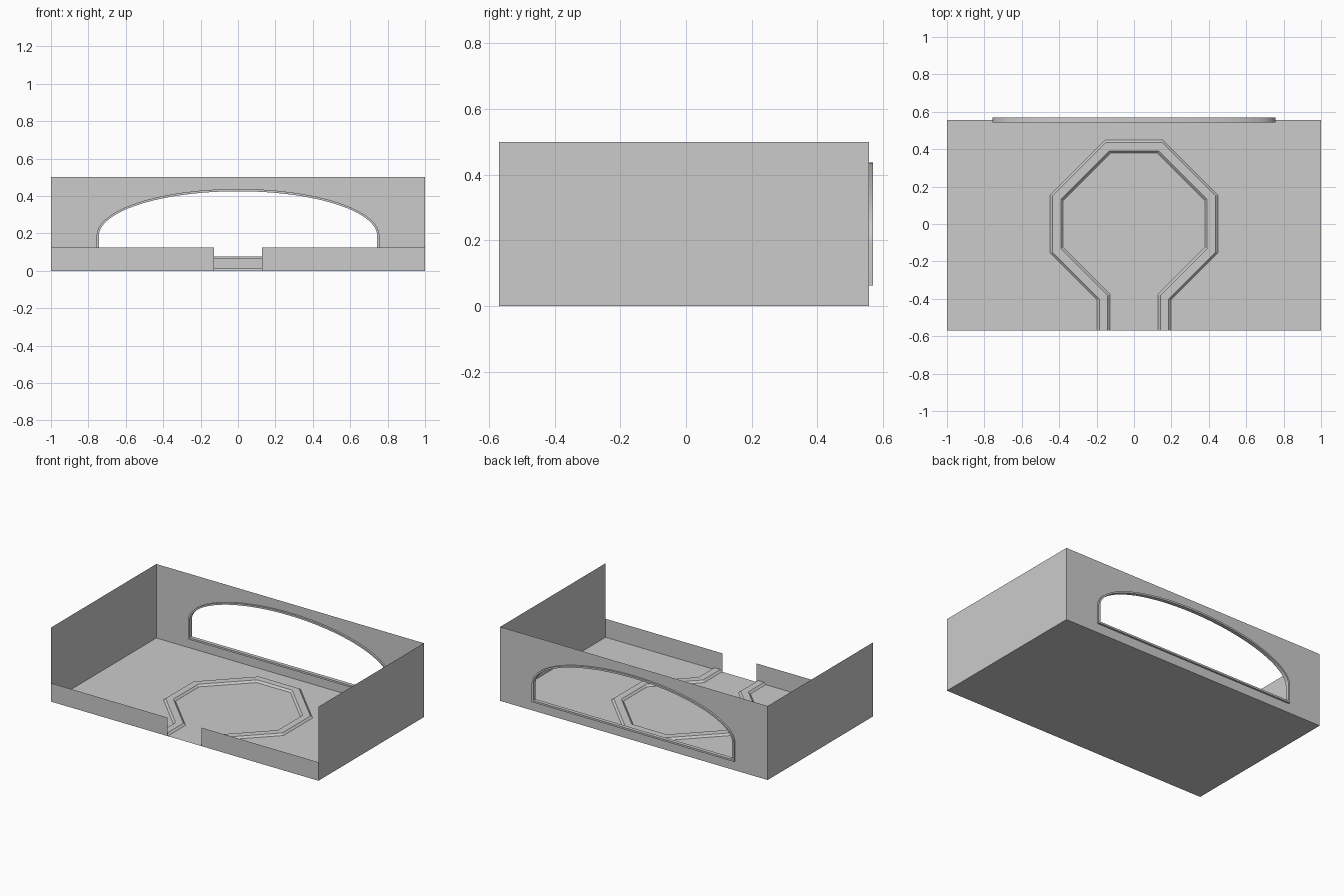
import bpy
from math import sin, cos, pi, tan

if "Cube" in bpy.data.objects:
    bpy.data.objects.remove(bpy.data.objects["Cube"])

W, F, B, H = 1.0, -0.569, 0.556, 0.5      # half width, front y, back y, height
LOW, GAP = 0.125, 0.127                   # front wall height, half of the doorway


def make(name, verts, faces):
    mesh = bpy.data.meshes.new(name)
    mesh.from_pydata(verts, [], faces)
    mesh.update()
    ob = bpy.data.objects.new(name, mesh)
    bpy.context.collection.objects.link(ob)
    return ob


def sheet(name, verts):
    return make(name, verts, [list(range(len(verts)))])


def loft(name, rows, close_rows=False, close_path=False):
    """Quads between rows of equal length."""
    n, r = len(rows[0]), len(rows)
    faces = []
    for i in range(r if close_rows else r - 1):
        for j in range(n if close_path else n - 1):
            a, b, k = i * n, (i + 1) % r * n, (j + 1) % n
            faces.append((a + j, a + k, b + k, b + j))
    return make(name, [v for row in rows for v in row], faces)


def arch(inset, steps=48):
    """Half-ellipse window outline on short upright sides, as (x, z)."""
    a, base, rise = 0.756 - inset, 0.1875, 0.25 - inset
    pts = [(a * cos(pi * i / steps), base + rise * sin(pi * i / steps)) for i in range(steps + 1)]
    return [(a, 0.0625 + inset)] + pts + [(-a, 0.0625 + inset)]


def path(d, z):
    """Open octagon with two legs to the front, moved inwards by d."""
    k, r, leg = 0.155 - d * tan(pi / 8), 0.449 - d, 0.198 - d
    half = [(leg, F), (leg, -k - (r - leg)), (r, -k), (r, k), (k, r)]
    full = half + [(-x, y) for x, y in reversed(half)]
    return [(x, y, z) for x, y in full]


# floor
sheet("floor", [(-W, F, 0), (W, F, 0), (W, B, 0), (-W, B, 0)])

# side walls, low front walls
for s, side in ((-1, "left"), (1, "right")):
    x = s * W
    sheet(side + "_wall", [(x, F, 0), (x, B, 0), (x, B, H), (x, F, H)])
    g = s * GAP
    sheet(side + "_front_wall", [(x, F, 0), (g, F, 0), (g, F, LOW), (x, F, LOW)])

# back wall: two mirrored halves around the arched window
outline = arch(0.006)
half = [p for p in outline if p[0] > -1e-6]
for s, side in ((-1, "left"), (1, "right")):
    pts = [(0, half[0][1])] + half + [(0, H), (W, H), (W, 0), (0, 0)]
    sheet(side + "_back_wall", [(s * abs(x), B, z) for x, z in pts])

# window trim standing proud on both faces of the back wall
D, T = 0.0125, 0.0125
rows = [[(x, B + y, z) for x, z in arch(i)] for i, y in ((0, -D), (0, D), (T, D), (T, -D))]
trim = loft("window_trim", rows, True, True)
trim.select_set(True)
bpy.context.view_layer.objects.active = trim
bpy.ops.object.shade_smooth_by_angle(angle=pi / 6)

# raised band with sloped edges on the floor
loft("floor_band", [path(0, 0), path(0.0125, 0.0125), path(0.0575, 0.0125), path(0.07, 0)])
